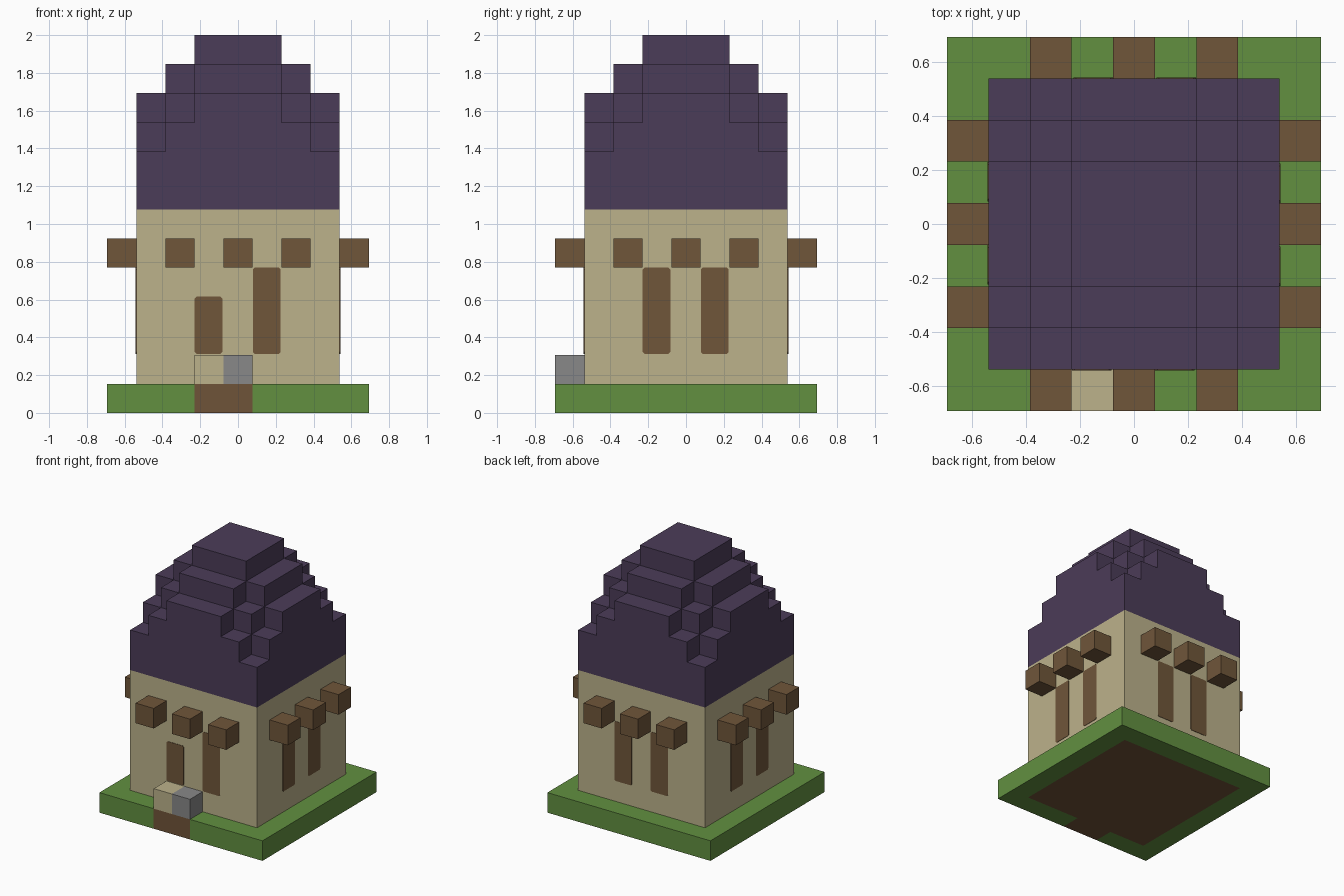
import bpy
import bmesh
import math
from mathutils import Matrix

U = 2 / 13  # edge of one block

if "Cube" in bpy.data.objects:
    bpy.data.objects.remove(bpy.data.objects["Cube"], do_unlink=True)


def material(name, hex_code):
    def linear(v):
        v /= 255
        return v / 12.92 if v <= 0.04045 else ((v + 0.055) / 1.055) ** 2.4
    colour = [linear(c) for c in bytes.fromhex(hex_code)] + [1]
    mat = bpy.data.materials.new(name)
    mat.use_nodes = True
    mat.diffuse_color = colour
    bsdf = next(n for n in mat.node_tree.nodes if n.type == "BSDF_PRINCIPLED")
    bsdf.inputs["Base Color"].default_value = colour
    return mat


PURPLE = material("purple roof", "4B3C58")
PLASTER = material("tan plaster", "BCB28B")
WOOD = material("brown wood", "70563A")
DIRT = material("brown dirt", "6F5338")
GRASS = material("green grass", "629040")
STONE = material("grey stone", "888888")


def finish(bm, name, *mats):
    """Scale from blocks to units and link the mesh."""
    bmesh.ops.scale(bm, vec=(U, U, U), verts=bm.verts)
    mesh = bpy.data.meshes.new(name)
    bm.to_mesh(mesh)
    bm.free()
    for m in mats:
        mesh.materials.append(m)
    obj = bpy.data.objects.new(name, mesh)
    bpy.context.collection.objects.link(obj)
    return obj


def box(name, centre, size, mat):
    """Box with its position and size given in blocks."""
    bm = bmesh.new()
    bmesh.ops.create_cube(bm, size=1, matrix=Matrix.Translation(centre) @ Matrix.Diagonal((*size, 1)))
    return finish(bm, name, mat)


def merge_flat(bm):
    bmesh.ops.remove_doubles(bm, verts=bm.verts, dist=0.001)
    bmesh.ops.recalc_face_normals(bm, faces=bm.faces)
    bmesh.ops.dissolve_limit(bm, angle_limit=0.01, verts=bm.verts, edges=bm.edges, delimit={"MATERIAL"})


# Ground slab: grass rim, dirt below the house and the doorstep
bm = bmesh.new()
bmesh.ops.create_grid(bm, x_segments=9, y_segments=9, size=4.5)
top = bmesh.ops.extrude_face_region(bm, geom=bm.faces[:])["geom"]
bmesh.ops.translate(bm, vec=(0, 0, 1), verts=[g for g in top if isinstance(g, bmesh.types.BMVert)])
for f in bm.faces:
    c = f.calc_center_median()
    under_house = max(abs(c.x), abs(c.y)) < 3.5
    under_step = -1.5 < c.x < 0.5 and c.y < 0
    f.material_index = int(under_house or under_step)
merge_flat(bm)
finish(bm, "ground_slab", GRASS, DIRT)

# Walls and doorstep
box("house_walls", (0, 0, 4), (7, 7, 6), PLASTER)
box("doorstep", (-1, -4, 1.5), (1, 1, 1), PLASTER)
box("stone_block", (0, -4, 1.5), (1, 1, 1), STONE)

# Stepped roof: block columns that get lower toward the eaves
EAVES = 7


def roof_height(x, y):
    if max(abs(x), abs(y)) > 3:
        return EAVES
    return 15 - max(abs(x), 1) - max(abs(y), 1)


bm = bmesh.new()


def quad(points):
    bm.faces.new([bm.verts.new(p) for p in points])


for x in range(-3, 4):
    for y in range(-3, 4):
        h = roof_height(x, y)
        for z in (h, EAVES):
            quad([(x + a, y + b, z) for a, b in ((-.5, -.5), (.5, -.5), (.5, .5), (-.5, .5))])
        for dx, dy in ((1, 0), (-1, 0), (0, 1), (0, -1)):
            for z in range(roof_height(x + dx, y + dy), h):
                mx, my = x + dx / 2, y + dy / 2
                ax, ay = -dy / 2, dx / 2
                quad([(mx - ax, my - ay, z), (mx + ax, my + ay, z),
                      (mx + ax, my + ay, z + 1), (mx - ax, my - ay, z + 1)])
merge_flat(bm)
finish(bm, "stepped_roof", PURPLE)


def timber_strip(name, column, bottom, height, turn):
    """Thin wall plate with clipped corners."""
    left, right, cut, low, high = column - .49, column + .46, .06, bottom + .03, bottom + height
    outline = [(left + cut, low), (right - cut, low), (right, low + cut), (right, high - cut),
               (right - cut, high), (left + cut, high), (left, high - cut), (left, low + cut)]
    bm = bmesh.new()
    face = bm.faces.new([bm.verts.new((x, -3.5, z)) for x, z in outline])
    front = bmesh.ops.extrude_face_region(bm, geom=[face])["geom"]
    bmesh.ops.translate(bm, vec=(0, -.02, 0), verts=[g for g in front if isinstance(g, bmesh.types.BMVert)])
    bmesh.ops.recalc_face_normals(bm, faces=bm.faces)
    bmesh.ops.transform(bm, matrix=turn, verts=bm.verts)
    finish(bm, name, WOOD)


# Beam ends and timber strips on all four sides
for i, side in enumerate(("front", "left", "back", "right")):
    turn = Matrix.Rotation(i * math.pi / 2, 4, "Z")
    for n, column in enumerate((-2, 0, 2), 1):
        box(f"{side}_beam_end_{n}", turn @ Matrix.Translation((column, -4, 5.5)).translation, (1, 1, 1), WOOD)
    timber_strip(f"{side}_strip_1", -1, 2, 2 if side == "front" else 3, turn)
    timber_strip(f"{side}_strip_2", 1, 2, 3, turn)
